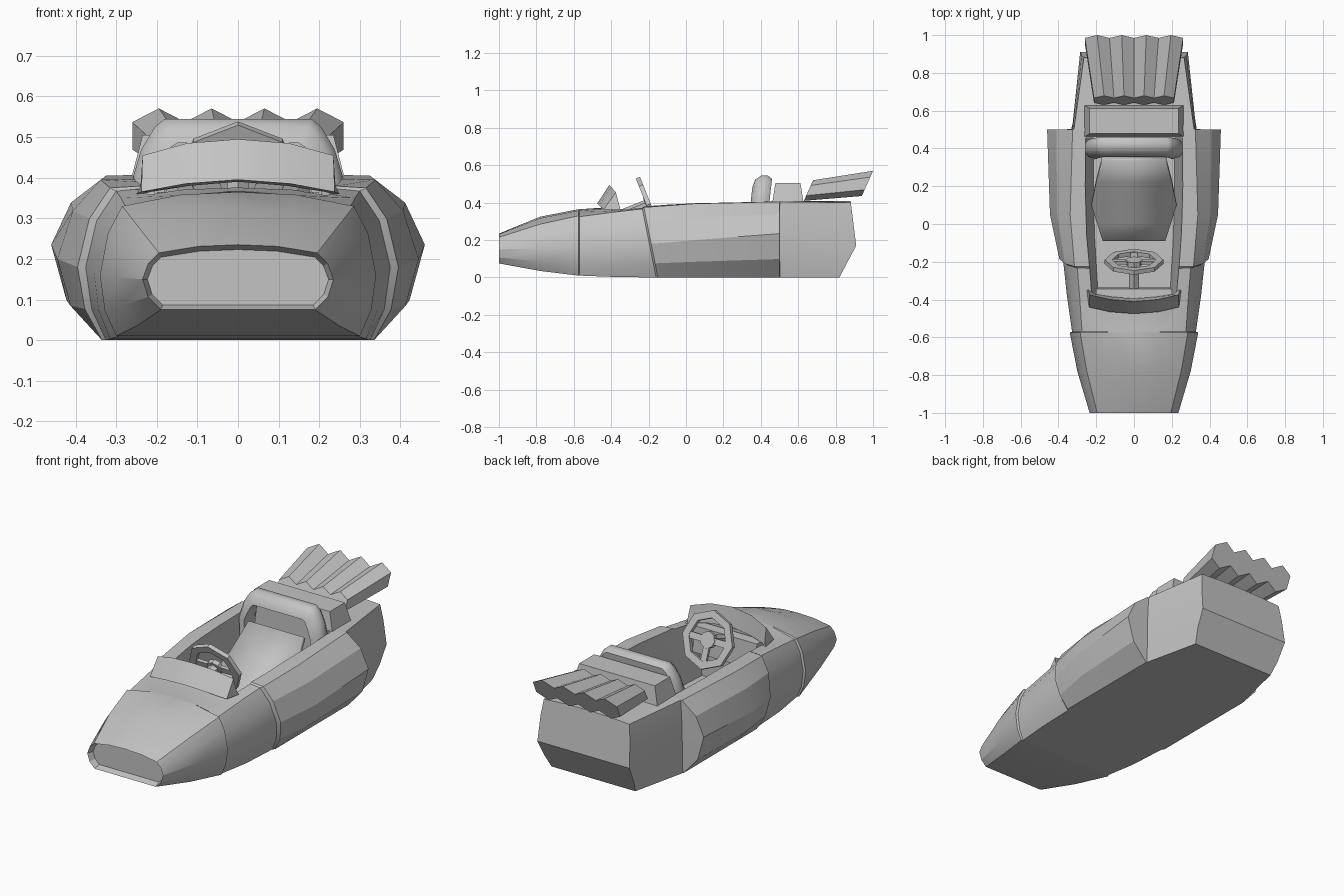
import bpy, bmesh, math
from mathutils import Vector, Matrix

old = bpy.data.objects.get("Cube")
if old:
    bpy.data.objects.remove(old, do_unlink=True)

grey = bpy.data.materials.new("plain_grey")
grey.use_nodes = True
grey.diffuse_color = (0.55, 0.55, 0.55, 1)
grey.node_tree.nodes["Principled BSDF"].inputs["Base Color"].default_value = (0.55, 0.55, 0.55, 1)


def finish(name, bm, smooth=None):
    bmesh.ops.recalc_face_normals(bm, faces=bm.faces)
    me = bpy.data.meshes.new(name)
    bm.to_mesh(me)
    bm.free()
    ob = bpy.data.objects.new(name, me)
    bpy.context.collection.objects.link(ob)
    me.materials.append(grey)
    if smooth:
        activate(ob)
        bpy.ops.object.shade_smooth_by_angle(angle=math.radians(smooth))
    return ob


def activate(ob):
    bpy.ops.object.select_all(action='DESELECT')
    ob.select_set(True)
    bpy.context.view_layer.objects.active = ob


def loft(rings, closed=True, caps=True):
    """Skin a list of equal-length point rings."""
    bm = bmesh.new()
    vs = [[bm.verts.new(p) for p in r] for r in rings]
    n = len(rings[0])
    for a, b in zip(vs, vs[1:]):
        for i in range(n if closed else n - 1):
            j = (i + 1) % n
            bm.faces.new((a[i], a[j], b[j], b[i]))
    if caps:
        bm.faces.new(vs[0])
        bm.faces.new(vs[-1])
    return bm


def mirrored(half):
    """Half outline, bottom to top, becomes a full outline."""
    return half + [(-x, y, z) for x, y, z in reversed(half) if x > 1e-6]


def frustum(name, y0, y1, w0, z0, w1, z1, inset):
    rings = []
    for w, z, d in ((w0, z0, 0), (w1, z1, inset)):
        rings.append([(-w, y0 + d, z), (w, y0 + d, z), (w, y1 - d, z), (-w, y1 - d, z)])
    return finish(name, loft(rings))


# Body shell: stations from nose to tail
# y, bottom half width and z, middle half width and z, shoulder half width and z, crown z
stations = [
    (-1, .19, .075, .235, .15, .195, .215, .235),
    (-.78, .25, .035, .30, .155, .25, .285, .325),
    (-.575, .30, .01, .34, .16, .285, .33, .365),
    (-.57, .292, .01, .328, .16, .275, .325, .365),
    (-.38, .315, .003, .355, .17, .288, .35, .378),
    (-.21, .325, 0, .375, .18, .30, .367, .385),
    (-.2, .335, 0, .395, .18, .315, .375, .387),
    (.05, .335, 0, .445, .2, .338, .395, .40),
    (.5, .335, 0, .46, .235, .325, .405, .41),
    (.502, .332, 0, .328, .2, .318, .405, .41),
    (.9, .26, 0, .285, .17, .265, .40, .41),
]


def mix(a, b, t):
    return a + (b - a) * t


def section(y, wb, zb, wm, zm, ws, zs, zc):
    pts = [(wb, zb), (mix(wb, wm, .7), mix(zb, zm, .42)), (wm, zm),
           (mix(wm, ws, .36), mix(zm, zs, .61)), (ws, zs),
           (ws * .5, mix(zs, zc, .8)), (0, zc)]
    half = []
    for x, z in pts:
        yy = y
        if -.22 < y < -.19:                 # slanted front seam of the side pod
            yy += .05 * (1 - z / .25)
        if y == .9:                         # tail slopes under
            yy = mix(.82, .91, z / .17) if z < .17 else mix(.91, .88, (z - .17) / .24)
        half.append((x, yy, z))
    return mirrored(half)


bm = loft([section(*s) for s in stations], caps=False)
bm.verts.ensure_lookup_table()
n = 13
nose = bm.faces.new(bm.verts[:n])
tail = bm.verts[-n:]
for i in range(5):
    bm.faces.new((tail[i], tail[i + 1], tail[n - 2 - i], tail[n - 1 - i]))
bm.faces.new((tail[5], tail[6], tail[7]))
bmesh.ops.recalc_face_normals(bm, faces=bm.faces)
# Recessed grille in the nose
bmesh.ops.inset_region(bm, faces=[nose], thickness=.012, depth=0)
for v in nose.verts:
    v.co.y += .035
body = finish("body_shell", bm)

# Cockpit hollow
plan = [(.235, -.41), (.262, -.05), (.268, .2), (.265, .455)]
rings = []
for z, k in ((.06, .8), (.6, 1.06)):
    rings.append([(x * k, y, z) for x, y in plan] + [(-x * k, y, z) for x, y in reversed(plan)])
cutter = finish("cockpit_cutter", loft(rings))
cutter.hide_render = True
mod = body.modifiers.new("cockpit", 'BOOLEAN')
mod.operation = 'DIFFERENCE'
mod.solver = 'EXACT'
mod.object = cutter
activate(body)
bpy.ops.object.modifier_apply(modifier=mod.name)
bpy.data.objects.remove(cutter, do_unlink=True)
bpy.ops.object.shade_smooth_by_angle(angle=math.radians(22))

# Windscreen: wrapped wedge with a swept upper edge
low = [(.25, -.35, .36), (.238, -.44, .365), (.13, -.465, .385), (0, -.475, .395)]
top = [(.24, -.355, .38), (.235, -.375, .455), (.125, -.4, .485), (0, -.41, .495)]
back = [(.235, -.35, .36), (.215, -.37, .365), (.12, -.385, .38), (0, -.395, .39)]
rings = [list(r) for r in zip(*[mirrored(e) for e in (low, top, back)])]
finish("windscreen", loft(rings), 25)

# Dashboard and steering column
frustum("dashboard", -.41, -.335, .19, .22, .20, .365, .008)
bm = bmesh.new()
tilt = math.atan2(.12, .3)
centre = Vector((0, -.2, .39))
axis = Matrix.Rotation(tilt, 4, 'X')


def wheel_pt(r, a, d):
    return centre + axis @ Vector((r * math.sin(a), d, r * math.cos(a)))


def prism(name, sides, r, d0, d1):
    return finish(name, loft([[wheel_pt(r, math.tau * i / sides, d) for i in range(sides)]
                              for d in (d0, d1)]))


bm.free()
prism("steering_column", 6, .03, -.19, -.01)
prism("wheel_hub", 8, .045, -.015, .012)

# Steering wheel rim and spokes
rings = []
for i in range(9):
    a = math.tau * i / 8
    rings.append([wheel_pt(r, a, d) for r, d in
                  ((.155, -.012), (.155, .012), (.115, .012), (.115, -.012))])
bm = loft(rings, caps=False)
bmesh.ops.remove_doubles(bm, verts=bm.verts, dist=.0001)
finish("steering_wheel", bm)
for side, a in (("left", 1.57), ("right", -1.57), ("lower", math.pi)):
    rings = [[wheel_pt(r, a + s * .018 / r, d) for s, d in
              ((-1, -.008), (1, -.008), (1, .008), (-1, .008))] for r in (.03, .125)]
    finish(side + "_spoke", loft(rings))

# Reclined bucket seat
rows = [(.165, -.09, .13), (.195, .0, .14), (.225, .10, .18), (.20, .22, .27), (.17, .335, .40)]
bm = loft([[(-w, y, z), (w, y, z)] for w, y, z in rows], closed=False, caps=False)
seat = finish("seat", bm, 40)
mod = seat.modifiers.new("thickness", 'SOLIDIFY')
mod.thickness = .025
mod.offset = -1

# Padded hoop behind the seat
arch = [(.25, .12, .195, .12), (.262, .39, .205, .39), (.238, .47, .185, .44),
        (.205, .525, .165, .475), (.18, .545, .15, .485)]
arch += [(-a, b, -c, d) for a, b, c, d in reversed(arch)]
pad = [(.345, 1), (.355, .35), (.385, 0), (.42, 0), (.445, .3), (.445, 1)]
rings = []
for xo, zo, xi, zi in arch:
    rings.append([(mix(xo, xi, t), y + .12 * max(0, mix(zo, zi, t) - .4), mix(zo, zi, t))
                  for y, t in pad])
finish("seat_hoop", loft(rings), 50)
frustum("seat_bulkhead", .405, .44, .215, .08, .165, .50, .003)

# Engine cover
frustum("engine_cover", .46, .63, .265, .39, .235, .505, .018)

# Four fanned hexagonal exhaust pipes
for k in range(4):
    c = k - 1.5
    rings = []
    for y, z, r, gap in ((.655, .465, .061, .106), (.97, .503, .075, .13)):
        ring = []
        for i in range(6):
            a = math.tau * i / 6
            dz = math.cos(a) * r
            ring.append((c * gap + math.sin(a) * r * .87 / .866, y + dz * .4, z + dz * .9))
        rings.append(ring)
    finish("exhaust_pipe_%d" % (k + 1), loft(rings))
